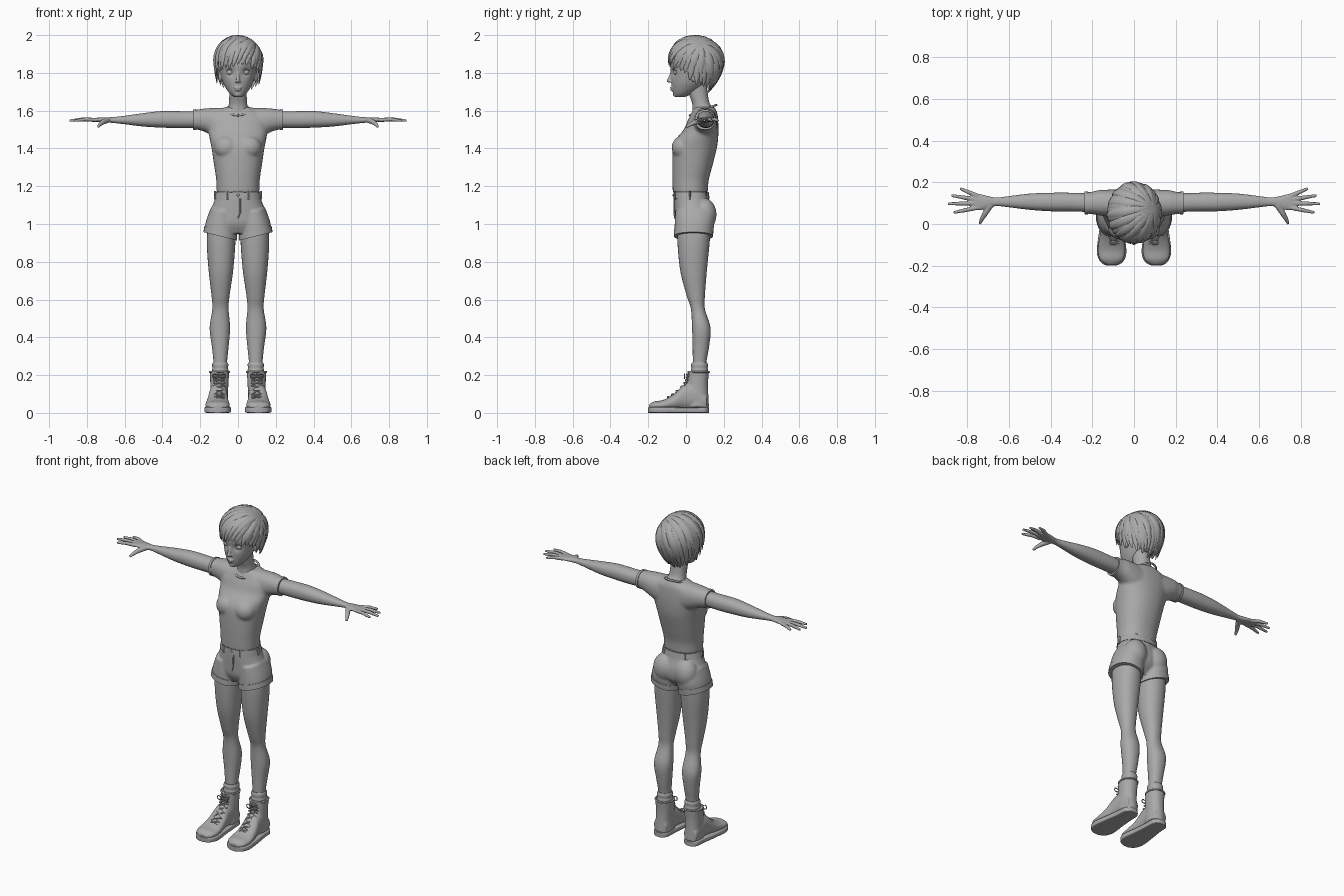
import bpy
import bmesh
import math
import random
from mathutils import Vector, Matrix

random.seed(4)
old = bpy.data.objects.get("Cube")
if old:
    bpy.data.objects.remove(old, do_unlink=True)

grey = bpy.data.materials.new("plain_grey")
grey.use_nodes = True
grey.diffuse_color = (0.4, 0.4, 0.4, 1)
for node in grey.node_tree.nodes:
    if node.type == "BSDF_PRINCIPLED":
        node.inputs["Base Color"].default_value = grey.diffuse_color


# ---- helpers ----
def stitch(bm, rings, first=True, last=True):
    """Join rings of points into a tube, with optional end caps."""
    loops = [[bm.verts.new(p) for p in ring] for ring in rings]
    n = len(loops[0])
    for a, b in zip(loops, loops[1:]):
        for i in range(n):
            bm.faces.new((a[i], a[(i + 1) % n], b[(i + 1) % n], b[i]))
    if first:
        bm.faces.new(loops[0][::-1])
    if last:
        bm.faces.new(loops[-1])


def spline(rows, steps):
    """Smoothly fill in rows between the given ones."""
    out, top = [], len(rows) - 1
    for i in range(top):
        quad = zip(rows[max(i - 1, 0)], rows[i], rows[i + 1], rows[min(i + 2, top)])
        quad = list(quad)
        for k in range(steps):
            t = k / steps
            out.append([b + (c - a) * t / 2 + (a - 2.5 * b + 2 * c - d / 2) * t * t
                        + (3 * b - a - 3 * c + d) * t ** 3 / 2 for a, b, c, d in quad])
    return out + [rows[-1]]


def loft(bm, axis, rows, sides=32, power=2.2, slope=0, steps=5):
    """Rows hold position along the axis, then low and high of both other axes."""
    rings = []
    for pos, a0, a1, b0, b1 in spline(rows, steps):
        ring = []
        for k in range(sides):
            ang = math.tau * k / sides
            c, s = math.cos(ang), math.sin(ang)
            da = math.copysign(abs(c) ** (2 / power), c) * (a1 - a0) / 2
            a = (a0 + a1) / 2 + da
            b = (b0 + b1) / 2 + math.copysign(abs(s) ** (2 / power), s) * (b1 - b0) / 2
            h = pos + slope * da
            ring.append({"x": (h, a, b), "y": (a, h, b), "z": (a, b, h)}[axis])
        rings.append(ring)
    stitch(bm, rings)


def even(rows):
    """Rows symmetric in x: position, half width, front, back."""
    return [(z, -w, w, f, b) for z, w, f, b in rows]


def sweep(bm, points, widths, flat=1.0, normal=lambda p: Vector((0, 0, 1)), sides=8):
    """Tapered tube along points, flattened along the normal."""
    pts, rings = [Vector(p) for p in points], []
    for i, p in enumerate(pts):
        along = pts[min(i + 1, len(pts) - 1)] - pts[max(i - 1, 0)]
        side = along.cross(normal(p)).normalized()
        up = side.cross(along).normalized()
        w = widths[i] if isinstance(widths, list) else widths
        rings.append([p + side * w * math.cos(math.tau * k / sides)
                      + up * w * flat * math.sin(math.tau * k / sides) for k in range(sides)])
    stitch(bm, rings)


def ball(bm, centre, size):
    matrix = Matrix.Translation(centre) @ Matrix.Diagonal((*size, 1))
    bmesh.ops.create_uvsphere(bm, u_segments=20, v_segments=12, radius=1, matrix=matrix)


def finish(name, bm, voxel=0, smooth=0, mirror=False):
    bmesh.ops.recalc_face_normals(bm, faces=bm.faces)
    mesh = bpy.data.meshes.new(name)
    bm.to_mesh(mesh)
    bm.free()
    mesh.materials.append(grey)
    mesh.shade_smooth()
    mesh.set_sharp_from_angle(angle=math.radians(50))
    obj = bpy.data.objects.new(name, mesh)
    bpy.context.collection.objects.link(obj)
    if voxel:
        mod = obj.modifiers.new("fuse", "REMESH")
        mod.mode, mod.voxel_size, mod.use_smooth_shade = "VOXEL", voxel, True
    if smooth:
        mod = obj.modifiers.new("soften", "SMOOTH")
        mod.factor, mod.iterations = 0.5, smooth
    if mirror:
        obj.modifiers.new("mirror", "MIRROR")
    return obj


def front(p):
    return Vector((0, -1, 0.3))


# ---- shirt ----
bm = bmesh.new()
loft(bm, "z", even([(1.165, .113, -.07, .115), (1.23, .115, -.072, .12), (1.3, .125, -.073, .138),
                    (1.4, .14, -.07, .163), (1.45, .15, -.052, .17), (1.5, .158, -.012, .172),
                    (1.55, .16, .01, .17), (1.59, .13, .03, .165), (1.62, .06, .045, .15)]))
for s in (-1, 1):
    ball(bm, (s * .06, -.018, 1.405), (.066, .058, .062))
    loft(bm, "x", [(s * x, *rest) for x, *rest in (
        (.06, .03, .165, 1.44, 1.616), (.12, .035, .165, 1.46, 1.615), (.17, .042, .162, 1.485, 1.612),
        (.2, .047, .155, 1.496, 1.608), (.235, .05, .152, 1.502, 1.603))])
finish("shirt", bm, .007, 6)
bm = bmesh.new()
loft(bm, "x", [(.222, .046, .156, 1.498, 1.608), (.237, .047, .155, 1.499, 1.606)], steps=1)
finish("sleeve_hem", bm, mirror=True)
bm = bmesh.new()
loop = [math.tau * k / 32 for k in range(33)]
sweep(bm, [(.062 * math.sin(a), .09 - .07 * math.cos(a), 1.603 - .027 * math.cos(a)) for a in loop], .006)
finish("collar", bm)

# ---- shorts ----
bm = bmesh.new()
loft(bm, "z", even([(1.165, .113, -.062, .115), (1.12, .126, -.062, .126), (1.06, .15, -.06, .142),
                    (1.0, .155, -.055, .135), (.95, .09, -.03, .09)]))
for s in (-1, 1):
    ball(bm, (s * .073, .098, 1.05), (.07, .064, .085))
    outline = [(1.07, .02, .144, -.056, .145), (1.0, .008, .168, -.06, .15), (.94, .008, .18, -.06, .137)]
    loft(bm, "z", [(z, *sorted((s * a, s * b)), f, r) for z, a, b, f, r in outline], slope=s * .25)
finish("shorts", bm, .006, 5)
bm = bmesh.new()
loft(bm, "z", [(.968, .005, .178, -.063, .146), (.935, .005, .183, -.064, .143)], slope=.25, steps=1)
finish("shorts_cuff", bm, mirror=True)
bm = bmesh.new()
loft(bm, "z", even([(1.135, .124, -.067, .125), (1.17, .116, -.066, .12)]), steps=1)
finish("waistband", bm)
bm = bmesh.new()
for a in (.5, 1.5, 2.5):
    x, y = .121 * math.sin(a), .028 - .098 * math.cos(a)
    sweep(bm, [(x, y, 1.13), (x, y, 1.175)], .007, .6, front, 4)
finish("belt_loop", bm, mirror=True)
bm = bmesh.new()
sweep(bm, [(.012, -.063, 1.135), (.012, -.064, 1.06), (0, -.06, 1.03)], .003, 1, front)
ball(bm, (0, -.067, 1.153), (.007, .004, .007))
finish("fly_and_button", bm)

# ---- arms and hands ----
bm = bmesh.new()
loft(bm, "x", [(.2, .057, .146, 1.51, 1.596), (.3, .06, .15, 1.508, 1.597), (.4, .061, .15, 1.51, 1.598),
               (.5, .068, .146, 1.516, 1.587), (.6, .08, .134, 1.528, 1.573), (.66, .086, .127, 1.535, 1.566),
               (.7, .076, .134, 1.537, 1.565), (.74, .066, .144, 1.54, 1.563), (.778, .072, .144, 1.543, 1.56)])
for x, y, tip_x, tip_y in ((.75, .134, .836, .171), (.76, .118, .877, .137),
                           (.76, .1, .893, .097), (.75, .079, .866, .055)):
    mid = ((x + tip_x) / 2, (y + tip_y) / 2, 1.554)
    sweep(bm, [(x, y, 1.551), mid, (tip_x, tip_y, 1.547)], [.0115, .0105, .007])
sweep(bm, [(.69, .09, 1.55), (.715, .05, 1.54), (.73, .025, 1.528), (.741, 0, 1.514)], [.016, .014, .011, .007])
finish("arm_and_hand", bm, .004, 3, True)

# ---- legs and socks ----
bm = bmesh.new()
loft(bm, "z", [(1.0, .014, .158, -.045, .13), (.9, .014, .165, -.045, .125), (.75, .026, .155, -.03, .11),
               (.62, .045, .14, .004, .1), (.55, .05, .136, .026, .1), (.45, .042, .15, .032, .13),
               (.35, .05, .138, .035, .122), (.27, .058, .13, .036, .108), (.2, .06, .13, .036, .105)])
finish("leg", bm, mirror=True)
bm = bmesh.new()
loft(bm, "z", [(.268, .056, .132, .032, .111), (.256, .051, .137, .027, .116), (.236, .053, .136, .028, .115),
               (.226, .051, .138, .026, .117), (.19, .052, .138, .025, .116)])
finish("sock", bm, mirror=True)

# ---- boots ----
bm = bmesh.new()
loft(bm, "z", [(.03, .05, .15, 0, .122), (.1, .053, .147, 0, .118), (.16, .05, .147, .006, .117),
               (.22, .047, .149, .012, .122)])
loft(bm, "y", [(-.195, .08, .135, .015, .045), (-.17, .05, .165, .015, .06), (-.12, .043, .173, .015, .069),
               (-.06, .05, .165, .015, .101), (-.01, .055, .155, .015, .15), (.05, .056, .15, .015, .16),
               (.11, .06, .145, .015, .1)])
finish("boot", bm, .005, 4, True)
bm = bmesh.new()
loft(bm, "y", [(-.2, .088, .128, 0, .028), (-.188, .06, .155, 0, .03), (-.16, .041, .173, 0, .032),
               (-.12, .037, .178, 0, .032), (-.04, .047, .168, 0, .03), (.04, .053, .156, 0, .03),
               (.1, .058, .15, 0, .03), (.122, .085, .122, 0, .028)], power=7)
finish("boot_sole", bm, mirror=True)
bm = bmesh.new()
tongue = spline([(-.1, .079), (-.06, .104), (-.01, .15), (.004, .18), (.009, .21)], 2)
for (y, z), (y2, z2) in zip(tongue, tongue[1:]):
    for s in (-1, 1):
        sweep(bm, [(.1 - s * .03, y + .004, z - .008), (.1, (y + y2) / 2 - .005, (z + z2) / 2 + .002),
                   (.1 + s * .03, y2 + .006, z2 - .006)], .0035, 1, front, 6)
for s in (-1, 1):
    bow = [(.1 + s * .035 * math.sin(a / 2), -.008, .195 + .012 * math.sin(a)) for a in loop[::4]]
    sweep(bm, bow, .003, 1, front, 6)
sweep(bm, [(.098 + .051 * math.cos(a), .067 + .055 * math.sin(a), .217) for a in loop], .005)
finish("laces_and_rim", bm, mirror=True)

# ---- neck and head ----
bm = bmesh.new()
loft(bm, "z", even([(1.55, .065, .03, .15), (1.605, .055, .034, .147), (1.64, .048, .032, .125),
                    (1.69, .046, .015, .115), (1.74, .046, 0, .11)]))
finish("neck", bm)
bm = bmesh.new()
loft(bm, "z", even([(1.672, .022, -.056, -.005), (1.69, .043, -.067, .035), (1.715, .062, -.073, .075),
                    (1.75, .08, -.077, .11), (1.8, .094, -.08, .145), (1.85, .1, -.084, .16),
                    (1.9, .096, -.07, .16), (1.945, .07, -.03, .12), (1.965, .03, .01, .08)]), 64, 2)
for s in (-1, 1):
    for v in bm.verts:
        reach = (v.co - Vector((s * .04, -.07, 1.803))).length / .021
        v.co.y += .013 * math.exp(-reach * reach)
    ball(bm, (s * .009, -.084, 1.754), (.007, .009, .006))
    ball(bm, (s * .094, .045, 1.78), (.01, .02, .03))
sweep(bm, [(0, -.07, 1.815), (0, -.08, 1.785), (0, -.091, 1.758)], [.009, .009, .01], 1, front)
ball(bm, (0, -.092, 1.758), (.01, .011, .009))
ball(bm, (0, -.075, 1.722), (.021, .01, .005))
ball(bm, (0, -.074, 1.711), (.017, .01, .006))
ball(bm, (0, -.053, 1.687), (.022, .017, .015))
finish("head", bm, .004, 3)
bm = bmesh.new()
ball(bm, (.04, -.047, 1.803), (.021, .019, .017))
finish("eye", bm, mirror=True)
bm = bmesh.new()
for lift, size in ((.012, .003), (.032, .004)):
    arc = [(.016 + .048 * t, -.07 + .018 * t * t, 1.8 + lift + .008 * math.sin(math.pi * t))
           for t in (0, .25, .5, .75, 1)]
    sweep(bm, arc, [size * .6, size, size, size, size * .4], 1, front)
finish("eyelid_and_brow", bm, mirror=True)


# ---- hair: locks fan out from a whorl on the left of the crown ----
def scalp(u, v, scale=1.0):
    r = max(math.hypot(u, v), .0001)
    if r < 1:
        s, z = math.sin(r * math.pi / 2), 1.86 + .128 * scale * math.cos(r * math.pi / 2)
    else:
        s, z = 1 - (.15 + .35 * max(0, v / r)) * (r - 1) ** 2, 1.86 - .16 * (r - 1)
    return Vector((.122 * scale * s * u / r, .05 + .142 * scale * s * v / r, z))


def rim(az):
    c = math.cos(az)
    return 1.7 - .55 * max(c, 0) + .3 * max(-c, 0) - .12 * max(math.sin(az), 0) * max(c, 0)


def outward(p):
    return p - Vector((0, .05, min(p.z, 1.86)))


bm = bmesh.new()
angles = [math.tau * k / 48 for k in range(48)]
stitch(bm, [[scalp(math.sin(a) * f * rim(a), -math.cos(a) * f * rim(a), .97) for a in angles]
            for f in (.01, .1, .2, .3, .4, .5, .6, .7, .8, .9)], True, False)
finish("hair_cap", bm)
bm = bmesh.new()
for count, reach, scale in ((32, 1.0, 1.0), (17, .85, 1.03)):
    for i in range(count):
        az = math.tau * (i + random.uniform(-.25, .25)) / count
        r = rim(az) * reach + random.uniform(-.07, .07)
        ts = [k / 14 for k in range(15)]
        path = [scalp(.5 + (math.sin(az) * r - .5) * t, .15 - (math.cos(az) * r + .15) * t, scale) for t in ts]
        sweep(bm, path, [.024 * math.sin(math.pi * (.15 + .81 * t)) for t in ts], .42, outward)
finish("hair_locks", bm)
